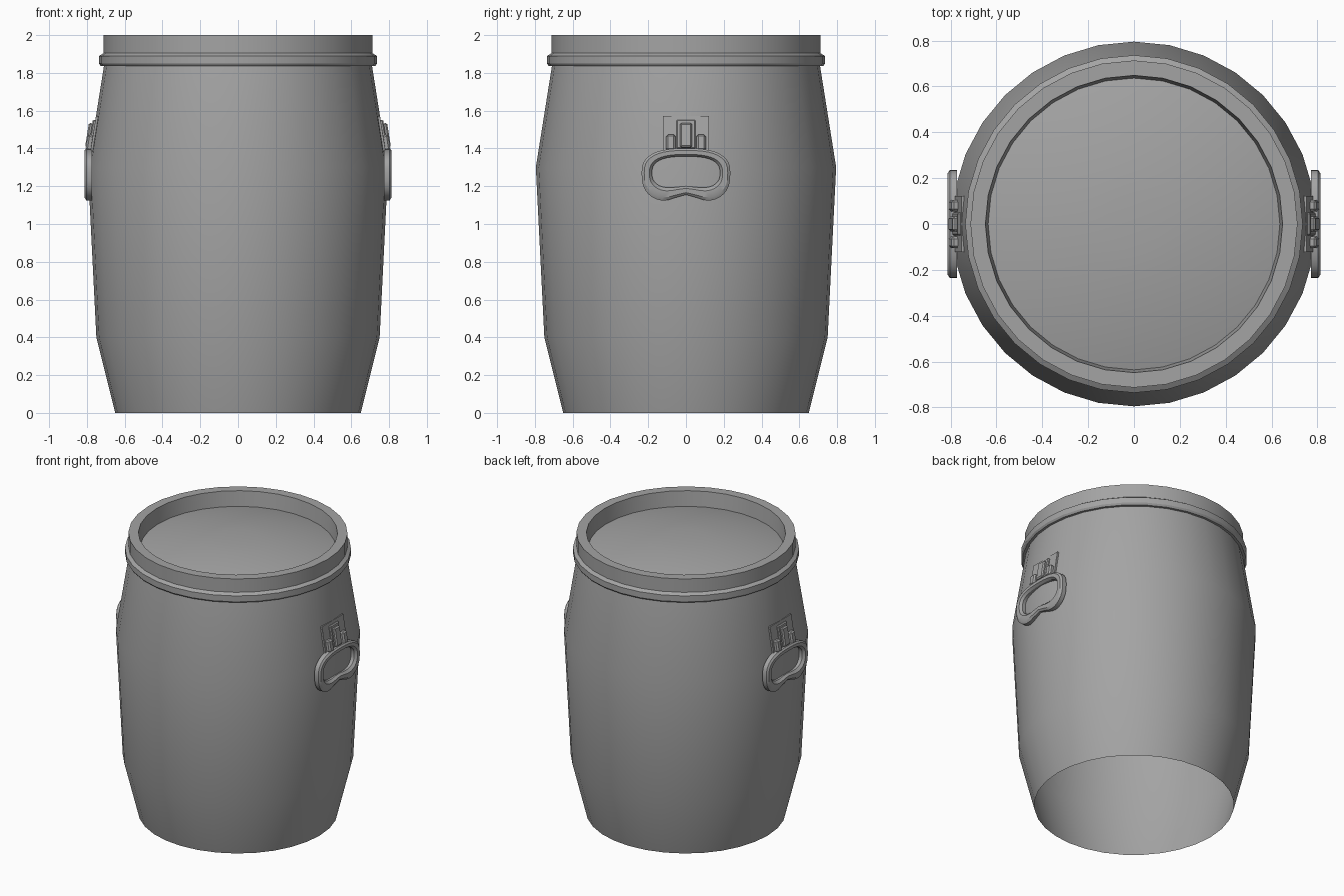
import bpy, bmesh, math
from mathutils import Matrix, Vector

cube = bpy.data.objects.get("Cube")
if cube:
    bpy.data.objects.remove(cube, do_unlink=True)

SIDES = 32

# One grey plastic for the whole drum
plastic = bpy.data.materials.new("grey plastic")
plastic.use_nodes = True
GREY = (0.37, 0.37, 0.37, 1)
plastic.diffuse_color = GREY
plastic.node_tree.nodes["Principled BSDF"].inputs["Base Color"].default_value = GREY


def finish(name, bm, mirror=False):
    """Turn a bmesh into a shaded object, optionally mirrored in x."""
    bmesh.ops.recalc_face_normals(bm, faces=bm.faces)
    mesh = bpy.data.meshes.new(name)
    bm.to_mesh(mesh)
    bm.free()
    mesh.materials.append(plastic)
    obj = bpy.data.objects.new(name, mesh)
    bpy.context.collection.objects.link(obj)
    if mirror:
        obj.modifiers.new("other side", 'MIRROR')
    bpy.ops.object.select_all(action='DESELECT')
    obj.select_set(True)
    bpy.context.view_layer.objects.active = obj
    bpy.ops.object.shade_smooth_by_angle(angle=math.radians(30))


def bridge(bm, a, b):
    n = len(a)
    for i in range(n):
        j = (i + 1) % n
        bm.faces.new((a[i], a[j], b[j], b[i]))


def lathe(name, profile, closed=False, cap_end=False):
    """Revolve (radius, height) points about z."""
    bm = bmesh.new()
    rings = []
    for r, z in profile:
        rings.append([bm.verts.new((r * math.cos(math.tau * i / SIDES),
                                    r * math.sin(math.tau * i / SIDES), z))
                      for i in range(SIDES)])
    for a, b in zip(rings, rings[1:]):
        bridge(bm, a, b)
    if closed:
        bridge(bm, rings[-1], rings[0])
    if cap_end:
        bm.faces.new(rings[-1])
    finish(name, bm)


# Body shell (open underneath), clamping band and lid
lathe("drum_body", [(0.65, 0), (0.75, 0.4), (0.795, 1.3), (0.706, 1.86)])
lathe("clamping_band", [(0.705, 1.837), (0.727, 1.837), (0.736, 1.85),
                        (0.736, 1.889), (0.713, 1.904), (0.705, 1.89)], closed=True)
dome = [(0.636 * math.cos(t), 1.893 + 0.08 * math.sin(t) ** 2)
        for t in (math.pi / 2 * k / 8 for k in range(8))]
lathe("lid", [(0.713, 1.86), (0.713, 2.0), (0.648, 2.0)] + dome, cap_end=True)


# Carrying handles: bean-shaped loops with a bevelled section
def bean(half_width, top, bottom, dent, count=40):
    middle = 1.27
    points = []
    for i in range(count):
        a = math.tau * i / count
        c, s = math.cos(a), math.sin(a)
        y = half_width * math.copysign(abs(c) ** 0.75, c)
        s = math.copysign(abs(s) ** 0.75, s)
        if s > 0:
            z = middle + (top - middle) * s
        else:
            z = middle + (middle - bottom) * s + dent * math.exp(-(y / 0.09) ** 2) * -s
        points.append(Vector((0, y, z)))
    return points


outer = bean(0.235, 1.4, 1.105, 0.05)
inner = bean(0.18, 1.358, 1.18, 0.02)
bm = bmesh.new()
loops = []
for t, x in ((0, 0.772), (0, 0.803), (0.25, 0.813), (0.75, 0.813), (1, 0.797), (1, 0.772)):
    loops.append([bm.verts.new(o.lerp(n, t) + Vector((x, 0, 0)))
                  for o, n in zip(outer, inner)])
for k in range(len(loops)):
    bridge(bm, loops[k], loops[(k + 1) % len(loops)])
finish("carrying_handles", bm, mirror=True)

# Handle brackets: bevelled blocks leaning with the drum wall
LEAN = Matrix.Translation((0.763, 0, 1.485)) @ Matrix.Rotation(math.radians(-9), 4, 'Y')


def block(bm, depth, y0, y1, z0, z1, bevel):
    """Block from the wall out to depth, heights given around the bracket centre."""
    back = -0.015
    place = LEAN @ Matrix.Translation(((depth + back) / 2, (y0 + y1) / 2, (z0 + z1) / 2))
    size = Matrix.Diagonal((depth - back, y1 - y0, z1 - z0, 1))
    verts = bmesh.ops.create_cube(bm, size=1, matrix=place @ size)["verts"]
    edges = list({e for v in verts for e in v.link_edges})
    bmesh.ops.bevel(bm, geom=edges, offset=bevel, segments=1, affect='EDGES')


bm = bmesh.new()
block(bm, 0.003, -0.122, 0.122, -0.1, 0.088, 0.001)      # base plate
for side in (-1, 1):
    y0, y1 = sorted((side * 0.055, side * 0.105))
    block(bm, 0.03, y0, y1, -0.1, -0.015, 0.01)          # side lugs
block(bm, 0.016, -0.05, 0.05, -0.09, 0.066, 0.006)       # clasp body
block(bm, 0.034, -0.032, 0.032, -0.085, 0.046, 0.008)    # centre tongue
finish("handle_brackets", bm, mirror=True)
